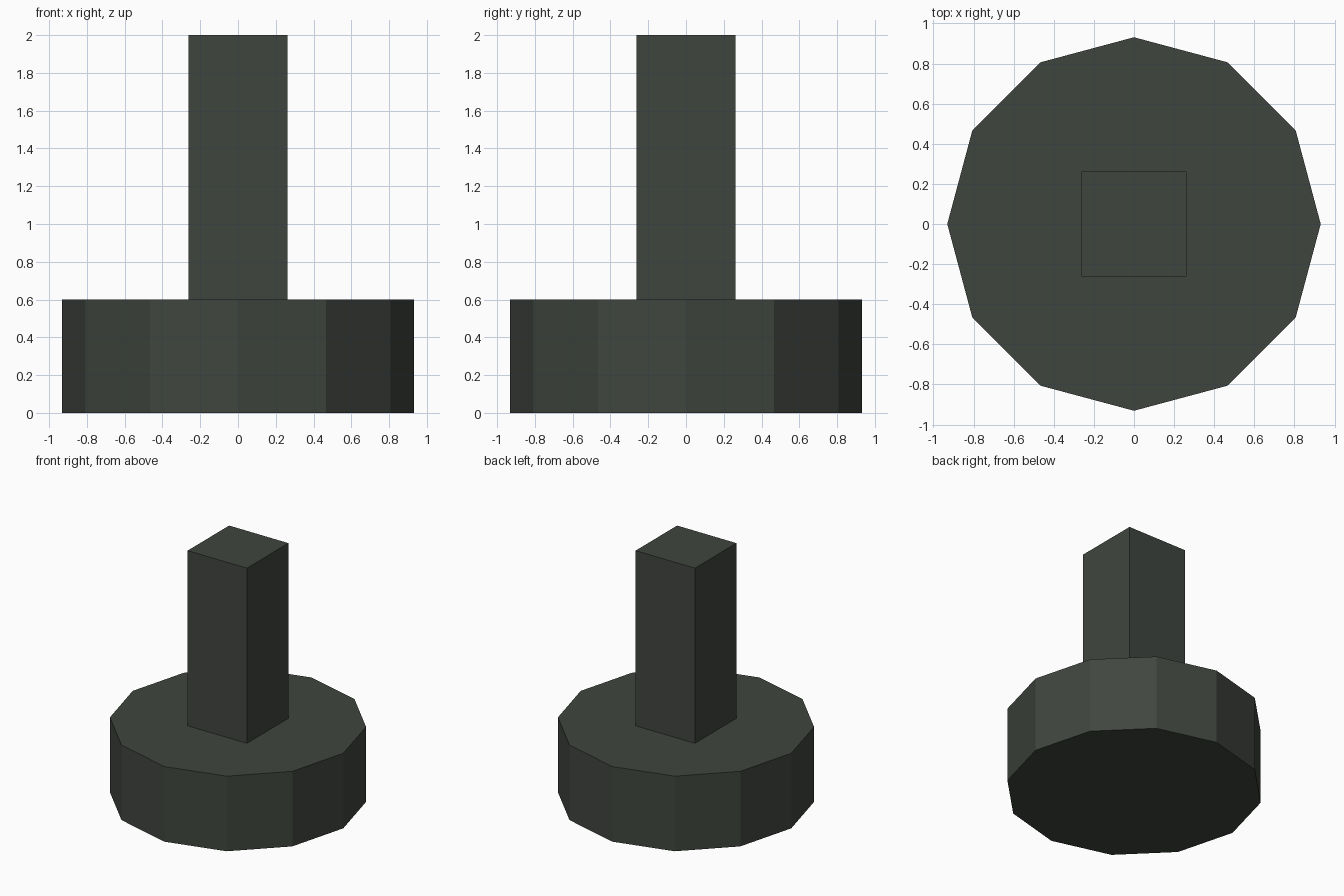
import bpy
import math

if "Cube" in bpy.data.objects:
    bpy.data.objects.remove(bpy.data.objects["Cube"])

# One dark grey-green finish for the whole model
finish = bpy.data.materials.new("dark grey green")
finish.diffuse_color = (0.051, 0.060, 0.049, 1.0)
finish.use_nodes = True
finish.node_tree.nodes["Principled BSDF"].inputs["Base Color"].default_value = finish.diffuse_color


def prism(name, sides, radius, z0, z1, turn=0.0):
    """Upright regular prism between two heights, flat shaded."""
    bpy.ops.mesh.primitive_cylinder_add(
        vertices=sides, radius=radius, depth=z1 - z0,
        location=(0, 0, (z0 + z1) / 2), rotation=(0, 0, turn))
    obj = bpy.context.object
    bpy.ops.object.transform_apply(location=True, rotation=True, scale=True)
    obj.name = name
    obj.data.materials.append(finish)
    return obj


# Twelve-sided base with corners on the axes
prism("base", 12, 0.931, 0.0, 0.6)

# Square shaft, sunk slightly into the base
prism("shaft", 4, 0.262 * math.sqrt(2), 0.57, 2.0, math.pi / 4)
